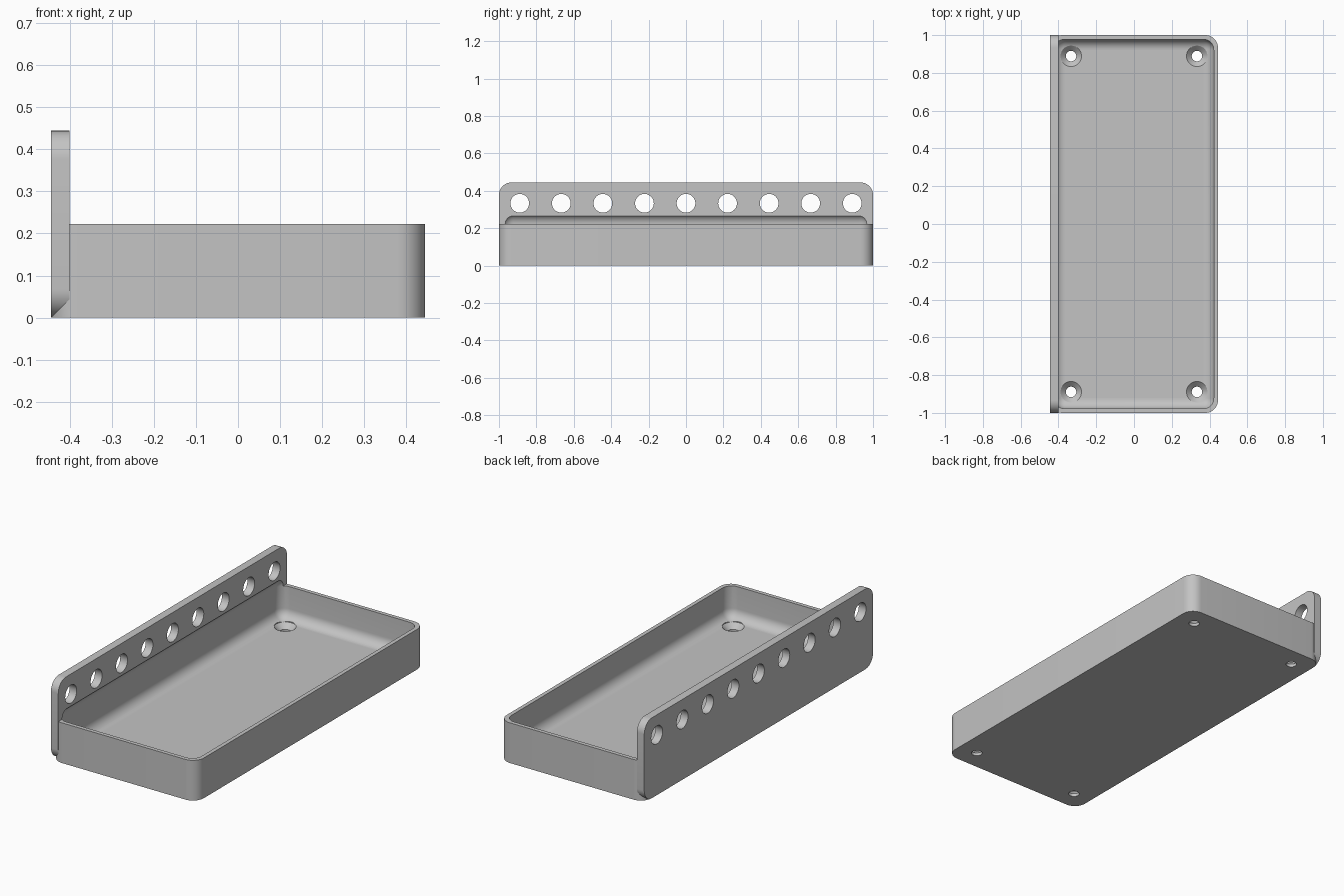
import bpy
import bmesh
from math import radians
from mathutils import Matrix, Vector

if "Cube" in bpy.data.objects:
    bpy.data.objects.remove(bpy.data.objects["Cube"])

U = 2 / 90                                   # one design step: the tray is 90 steps long
HALF_X, HALF_Y = 20 * U, 45 * U
TRAY_H, PLATE_H = 10 * U, 20 * U
PLATE_T, WALL, FLOOR = 2 * U, U, 2 * U
CORNER, FILLET = 3 * U, 2.5 * U

grey = bpy.data.materials.new("plain grey")
grey.use_nodes = True
grey.diffuse_color = (0.55, 0.55, 0.55, 1)
grey.node_tree.nodes["Principled BSDF"].inputs["Base Color"].default_value = grey.diffuse_color


def finish(name, bm):
    bmesh.ops.recalc_face_normals(bm, faces=bm.faces)
    mesh = bpy.data.meshes.new(name)
    bm.to_mesh(mesh)
    bm.free()
    mesh.materials.append(grey)
    obj = bpy.data.objects.new(name, mesh)
    bpy.context.collection.objects.link(obj)
    return obj


def rounded_box(name, lo, hi, radius, axes):
    """Box whose edges running along the given axes are rounded."""
    lo, hi = Vector(lo), Vector(hi)
    bm = bmesh.new()
    bmesh.ops.create_cube(bm, size=1)
    for v in bm.verts:
        v.co = (lo + hi) / 2 + v.co * (hi - lo)
    edges = [e for e in bm.edges
             if any(abs((e.verts[0].co - e.verts[1].co)[a]) > 0.01 for a in axes)]
    bmesh.ops.bevel(bm, geom=edges, offset=radius, segments=10, profile=0.5, affect='EDGES')
    return finish(name, bm)


def turned(name, profile, matrix):
    """Solid of stacked circles, profile given as (radius, height)."""
    bm = bmesh.new()
    rings = []
    for r, h in profile:
        ring = bmesh.ops.create_circle(bm, segments=40, radius=r)["verts"]
        bmesh.ops.translate(bm, verts=ring, vec=(0, 0, h))
        rings.append(ring)
    for a, b in zip(rings, rings[1:]):
        for i in range(len(a)):
            bm.faces.new((a[i - 1], a[i], b[i], b[i - 1]))
    bm.faces.new(rings[0])
    bm.faces.new(rings[-1])
    bm.transform(matrix)
    return finish(name, bm)


def combine(target, other, operation):
    mod = target.modifiers.new(operation.title(), 'BOOLEAN')
    mod.operation, mod.solver, mod.object = operation, 'EXACT', other
    bpy.context.view_layer.objects.active = target
    bpy.ops.object.modifier_apply(modifier=mod.name)
    bpy.data.objects.remove(other)


# Tray block and upright plate, merged into one solid
tray = rounded_box("tray_with_hole_plate", (-HALF_X, -HALF_Y, 0), (HALF_X, HALF_Y, TRAY_H),
                   CORNER, [2])
plate = rounded_box("hole_plate", (-HALF_X, -HALF_Y, 0), (-HALF_X + PLATE_T, HALF_Y, PLATE_H),
                    CORNER, [0])
combine(tray, plate, 'UNION')

# Soft-edged hollow, which also scoops slightly into the plate
hollow = rounded_box("hollow_cutter", (-HALF_X + WALL, -HALF_Y + WALL, FLOOR),
                     (HALF_X - WALL, HALF_Y - WALL, TRAY_H + FILLET), FILLET, [0, 1, 2])
combine(tray, hollow, 'DIFFERENCE')

# Row of round holes through the plate
for i in range(-4, 5):
    place = Matrix.Translation((-HALF_X + U, i * 10 * U, 15 * U)) @ Matrix.Rotation(radians(90), 4, 'Y')
    combine(tray, turned("plate_hole_cutter", [(0.05, -0.1), (0.05, 0.1)], place), 'DIFFERENCE')

# Countersunk screw holes in the floor
r = 1.25 * U
screw = [(r, -0.05), (r, FLOOR - r), (2 * r, FLOOR), (2 * r, 0.12)]
for x in (-15 * U, 15 * U):
    for y in (-40 * U, 40 * U):
        combine(tray, turned("screw_hole_cutter", screw, Matrix.Translation((x, y, 0))), 'DIFFERENCE')

# Smooth rounding with crisp edges
bpy.ops.object.select_all(action='DESELECT')
tray.select_set(True)
bpy.context.view_layer.objects.active = tray
bpy.ops.object.shade_smooth_by_angle(angle=radians(30))
